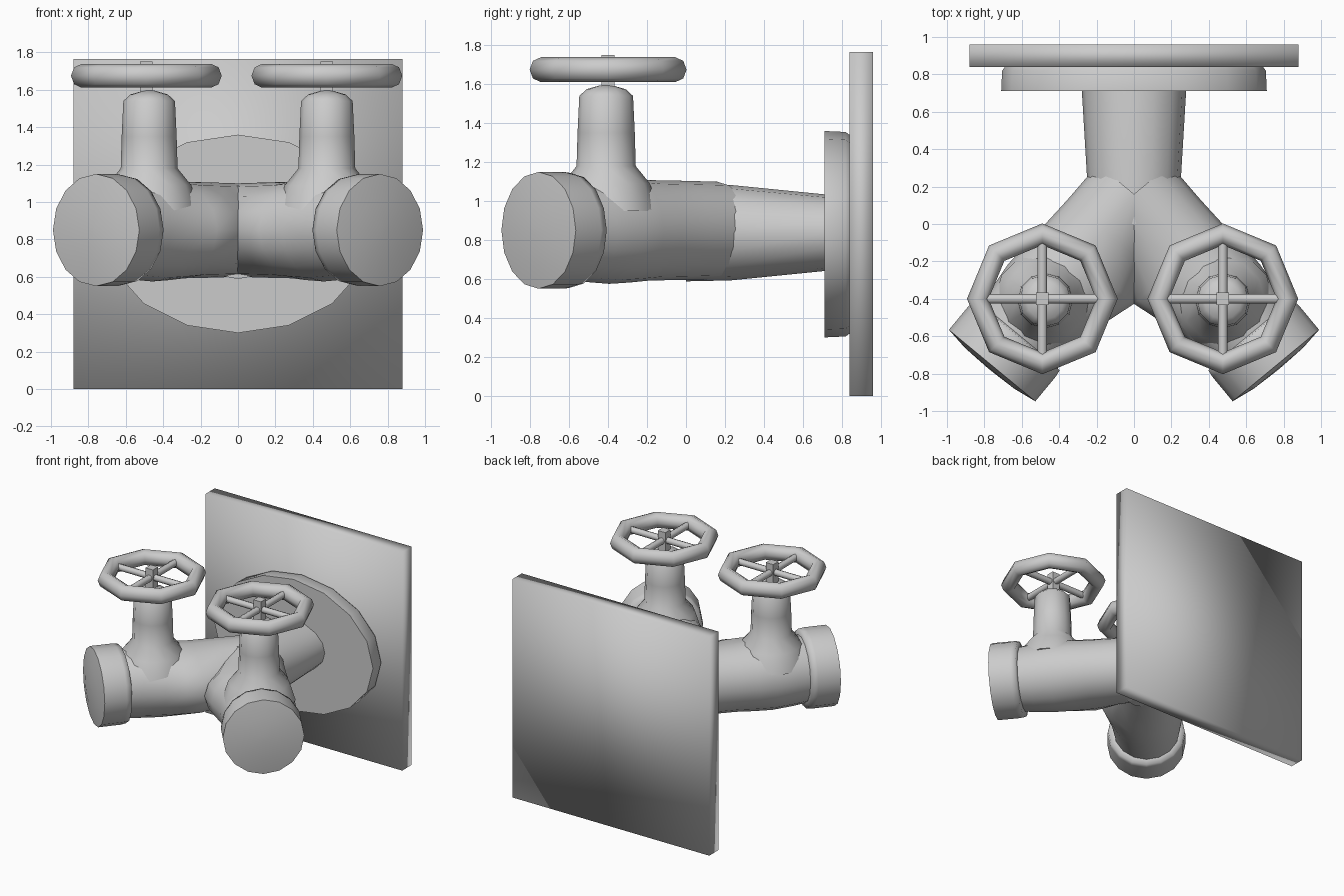
import bpy, bmesh, math
from mathutils import Vector, Matrix

cube = bpy.data.objects.get("Cube")
if cube:
    bpy.data.objects.remove(cube, do_unlink=True)

metal = bpy.data.materials.new("grey metal")
metal.use_nodes = True
GREY = (0.6, 0.6, 0.6, 1)
metal.diffuse_color = GREY
metal.node_tree.nodes["Principled BSDF"].inputs["Base Color"].default_value = GREY

UP = Vector((0, 0, 1))
MID = 0.85           # height of the pipe axis


def finish(name, bm, sharp=None):
    """Turn a bmesh into a smooth-shaded grey object."""
    bmesh.ops.recalc_face_normals(bm, faces=bm.faces)
    for f in bm.faces:
        f.smooth = True
    if sharp:
        for e in bm.edges:
            if len(e.link_faces) == 2 and e.calc_face_angle() > math.radians(sharp):
                e.smooth = False
    mesh = bpy.data.meshes.new(name)
    bm.to_mesh(mesh)
    bm.free()
    mesh.materials.append(metal)
    obj = bpy.data.objects.new(name, mesh)
    bpy.context.collection.objects.link(obj)
    return obj


def loft(name, start, axis, rings, sides=16, side=None, sharp=None):
    """Skin rings of (distance, +side radius, -side radius, up radius)."""
    axis = Vector(axis).normalized()
    side = Vector(side) if side else axis.cross(UP).normalized()
    up = side.cross(axis)
    bm = bmesh.new()
    loops = []
    for s, plus, minus, high in rings:
        loop = []
        for i in range(sides):
            a = math.tau * i / sides
            c = math.cos(a)
            loop.append(bm.verts.new(Vector(start) + axis * s
                        + side * c * (plus if c > 0 else minus) + up * math.sin(a) * high))
        loops.append(loop)
    for a, b in zip(loops, loops[1:]):
        for i in range(sides):
            j = (i + 1) % sides
            bm.faces.new((a[i], a[j], b[j], b[i]))
    bm.faces.new(loops[0])
    bm.faces.new(loops[-1])
    return finish(name, bm, sharp)


def round_rings(pairs):
    return [(s, r, r, r) for s, r in pairs]


# wall plate
bm = bmesh.new()
bmesh.ops.create_cube(bm, size=1, matrix=Matrix.Translation((0, 0.9, 0.8825))
                      @ Matrix.Diagonal((1.76, 0.12, 1.765, 1)))
finish("wall_plate", bm)

# oval flange against the plate
loft("flange", (0, 0.84, 0.83), (0, -1, 0),
     [(0, 0.69, 0.69, 0.51), (0.02, 0.705, 0.705, 0.525), (0.13, 0.71, 0.71, 0.53)], sharp=50)

# inlet trunk
loft("inlet_pipe", (0, 0.73, 0.838), (0, -1, 0),
     [(0, 0.28, 0.28, 0.195), (0.5, 0.25, 0.25, 0.245), (0.73, 0.24, 0.24, 0.25)], sharp=50)


def hand_wheel(name, x, y, z):
    """Octagonal rim with four spokes and a square hub."""
    bm = bmesh.new()
    rim = []
    for i in range(8):
        a = math.tau * i / 8
        out = Vector((math.cos(a), math.sin(a), 0))
        rim.append([bm.verts.new(Vector((x, y, z)) + out * (0.345 + 0.058 * math.cos(b))
                    + UP * 0.064 * math.sin(b)) for b in (math.tau * k / 8 for k in range(8))])
    for i in range(8):
        a, b = rim[i], rim[(i + 1) % 8]
        for k in range(8):
            m = (k + 1) % 8
            bm.faces.new((a[k], b[k], b[m], a[m]))
    for turn in (0, math.pi / 2):
        bmesh.ops.create_cone(bm, cap_ends=True, segments=8, radius1=0.026, radius2=0.026,
                              depth=0.64, matrix=Matrix.Translation((x, y, z))
                              @ Matrix.Rotation(turn, 4, "Z") @ Matrix.Rotation(math.pi / 2, 4, "Y"))
    bmesh.ops.create_cube(bm, size=1, matrix=Matrix.Translation((x, y, 1.665))
                          @ Matrix.Diagonal((0.066, 0.066, 0.17, 1)))
    finish(name, bm, sharp=60)


# mirrored outlets, each with cap, bonnet and hand wheel
for label, sx, wheel_x in (("left", 1, 0.475), ("right", -1, -0.49)):
    axis = (sx * 0.637, -0.77, 0)
    outward = (sx * 0.77, 0.637, 0)
    start = (0, 0.16, MID)
    loft(label + "_outlet", start, axis,
         [(0, 0.25, 0.25, 0.25), (0.25, 0.255, 0.29, 0.255), (0.45, 0.265, 0.375, 0.258),
          (0.58, 0.275, 0.335, 0.268), (0.72, 0.28, 0.29, 0.275), (0.88, 0.265, 0.265, 0.265),
          (1.0, 0.25, 0.25, 0.25)], side=outward, sharp=50)
    loft(label + "_cap", start, axis,
         round_rings([(0.97, 0.24), (0.98, 0.295), (1.02, 0.3), (1.19, 0.3), (1.21, 0.17),
                      (1.215, 0.02)]), side=outward, sharp=75)
    loft(label + "_bonnet", (sx * 0.475, -0.41, 0), UP,
         round_rings([(0.95, 0.27), (1.09, 0.225), (1.18, 0.152), (1.35, 0.147), (1.54, 0.138),
                      (1.575, 0.1), (1.595, 0.03)]), sides=12, side=(1, 0, 0), sharp=60)
    hand_wheel(label + "_hand_wheel", wheel_x, -0.4, 1.675)
